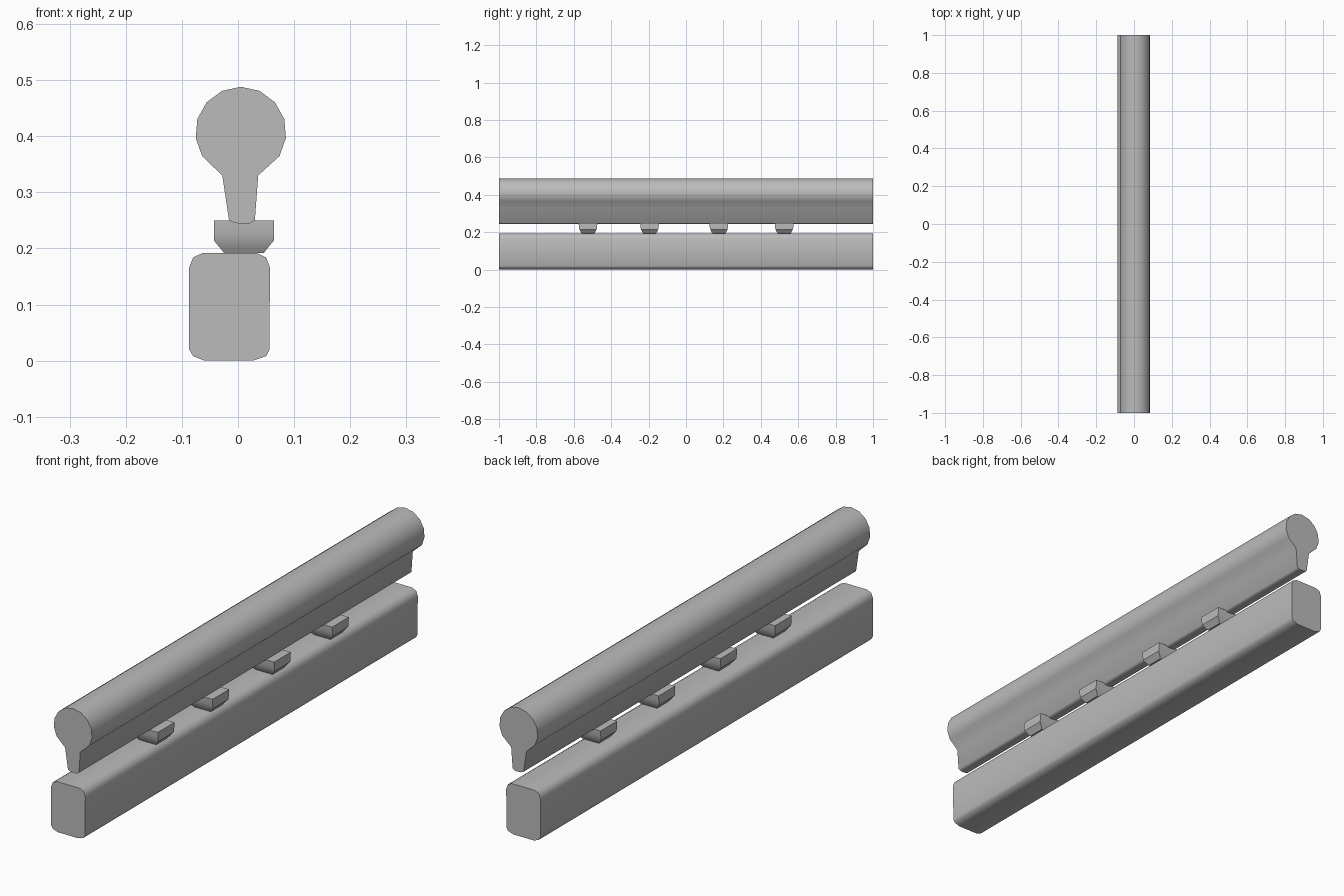
import bpy, bmesh, math

if "Cube" in bpy.data.objects:
    bpy.data.objects.remove(bpy.data.objects["Cube"], do_unlink=True)

# One plain grey for everything
grey = bpy.data.materials.new("plain_grey")
grey.use_nodes = True
colour = (0.5, 0.5, 0.5, 1)
grey.diffuse_color = colour
grey.node_tree.nodes["Principled BSDF"].inputs["Base Color"].default_value = colour


def loft(name, rings, angle):
    """Skin matching rings of points and cap both ends."""
    bm = bmesh.new()
    loops = [[bm.verts.new(p) for p in ring] for ring in rings]
    for a, b in zip(loops, loops[1:]):
        for i in range(len(a)):
            j = (i + 1) % len(a)
            bm.faces.new((a[i], a[j], b[j], b[i]))
    bm.faces.new(loops[0])
    bm.faces.new(loops[-1])
    bmesh.ops.recalc_face_normals(bm, faces=bm.faces)
    mesh = bpy.data.meshes.new(name)
    bm.to_mesh(mesh)
    bm.free()
    mesh.materials.append(grey)
    obj = bpy.data.objects.new(name, mesh)
    bpy.context.collection.objects.link(obj)
    bpy.ops.object.select_all(action="DESELECT")
    obj.select_set(True)
    bpy.context.view_layer.objects.active = obj
    bpy.ops.object.shade_smooth_by_angle(angle=math.radians(angle))
    return obj


def extrude(name, profile, angle):
    """Run an x-z profile along the full length."""
    return loft(name, [[(x, y, z) for x, z in profile] for y in (-1, 1)], angle)


# Lower beam: box section with softened corners
beam = [(-0.087, 0.02), (-0.087, 0.166), (-0.08, 0.184), (-0.063, 0.192),
        (0.033, 0.192), (0.05, 0.184), (0.057, 0.166), (0.056, 0.02),
        (0.05, 0.008), (0.027, 0), (-0.06, 0), (-0.08, 0.008)]
extrude("lower_beam", beam, 50)

# Upper rail: round handle running down into a tapered web
rail = [(-0.028, 0.33), (-0.016, 0.25), (-0.005, 0.245), (0.02, 0.244),
        (0.03, 0.25), (0.036, 0.33)]
for i in range(13):
    a = math.radians(-56 + i * 292 / 12)
    rail.append((0.005 + 0.081 * math.cos(a), 0.407 + 0.081 * math.sin(a)))
rail = [p for i, p in enumerate(rail) if i not in (6, 18)]
extrude("upper_rail", rail, 60)

# Spacer blocks: rounded underneath along y, tapered in x at the foot
levels = [(0.25, 0.05, 0), (0.228, 0.049, 0), (0.214, 0.046, 0),
          (0.202, 0.04, 0.01), (0.192, 0.034, 0.018)]
for n, cy in enumerate((-0.524, -0.195, 0.176, 0.525)):
    rings = []
    for z, half, inset in levels:
        left, right = 0.064 - inset, -0.043 + inset
        rings.append([(right, cy - half, z), (left, cy - half, z),
                      (left, cy + half, z), (right, cy + half, z)])
    loft(f"spacer_block_{n + 1}", rings, 32)
